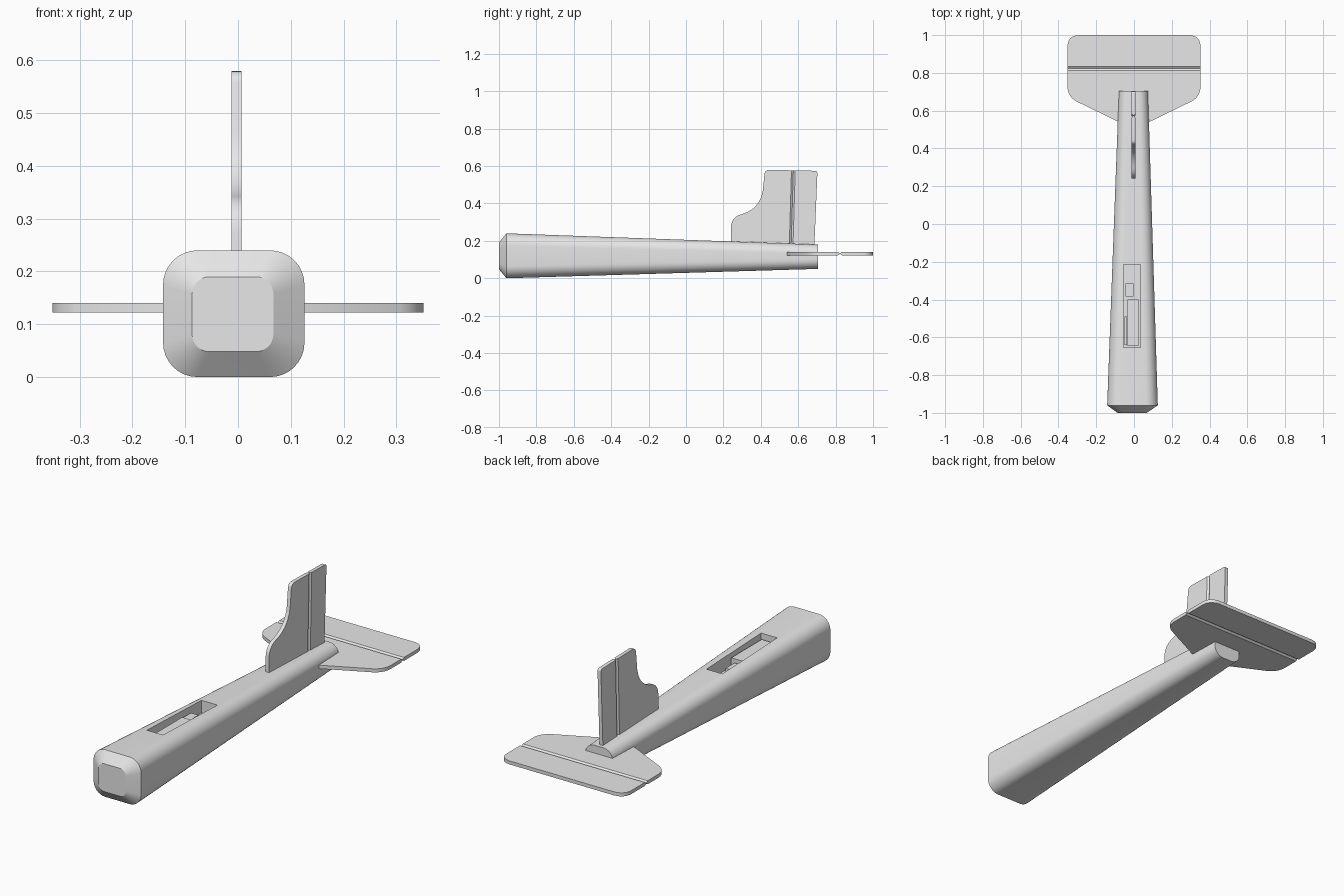
import bpy, bmesh, math
from mathutils import Vector

cube = bpy.data.objects.get("Cube")
if cube:
    bpy.data.objects.remove(cube, do_unlink=True)

grey = bpy.data.materials.new("light_grey")
grey.use_nodes = True
grey.diffuse_color = (0.8, 0.8, 0.8, 1)
grey.node_tree.nodes["Principled BSDF"].inputs["Base Color"].default_value = (0.8, 0.8, 0.8, 1)


def loft(name, rings):
    """Skin a list of equal-length rings and cap both ends."""
    bm = bmesh.new()
    loops = [[bm.verts.new(p) for p in ring] for ring in rings]
    n = len(loops[0])
    for a, b in zip(loops, loops[1:]):
        for i in range(n):
            j = (i + 1) % n
            bm.faces.new((a[i], a[j], b[j], b[i]))
    bm.faces.new(loops[0])
    bm.faces.new(loops[-1])
    bmesh.ops.recalc_face_normals(bm, faces=bm.faces)
    mesh = bpy.data.meshes.new(name)
    bm.to_mesh(mesh)
    bm.free()
    ob = bpy.data.objects.new(name, mesh)
    bpy.context.collection.objects.link(ob)
    mesh.materials.append(grey)
    return ob


def prism(name, points, direction):
    pts = [Vector(p) for p in points]
    return loft(name, [pts, [p + Vector(direction) for p in pts]])


def box(name, x0, x1, y0, y1, z0, z1):
    return prism(name, [(x0, y0, z0), (x1, y0, z0), (x1, y1, z0), (x0, y1, z0)], (0, 0, z1 - z0))


def rounded_outline(corners, steps=7):
    """Corners are (u, v, trim); each trimmed corner becomes a smooth curve."""
    out = []
    for i, (u, v, trim) in enumerate(corners):
        c = Vector((u, v))
        if trim == 0:
            out.append(c)
            continue
        before = Vector(corners[i - 1][:2])
        after = Vector(corners[(i + 1) % len(corners)][:2])
        a = c + (before - c).normalized() * trim
        b = c + (after - c).normalized() * trim
        m = c + ((a + b) / 2 - c) * 0.17
        for k in range(steps + 1):
            t = k / steps
            out.append(a * (1 - t) ** 2 + m * 2 * t * (1 - t) + b * t * t)
    return out


def section(y, x0, x1, z0, z1, r, steps=8):
    """Rounded rectangle across the body at station y."""
    ring = []
    centres = [(x1 - r, z1 - r), (x0 + r, z1 - r), (x0 + r, z0 + r), (x1 - r, z0 + r)]
    for q, (cx, cz) in enumerate(centres):
        for k in range(steps + 1):
            a = math.pi / 2 * (q + k / steps)
            ring.append((cx + r * math.cos(a), y, cz + r * math.sin(a)))
    return ring


def cut(ob, cutter):
    mod = ob.modifiers.new("cut", "BOOLEAN")
    mod.operation = "DIFFERENCE"
    mod.solver = "EXACT"
    mod.object = cutter
    bpy.context.view_layer.objects.active = ob
    bpy.ops.object.modifier_apply(modifier=mod.name)
    bpy.data.objects.remove(cutter, do_unlink=True)


# Tapered body with chamfered nose
body = loft("fuselage", [
    section(-1.0, -0.087, 0.067, 0.048, 0.19, 0.033),
    section(-0.96, -0.142, 0.126, 0.0, 0.24, 0.065),
    section(0.705, -0.08, 0.074, 0.05, 0.18, 0.05),
])

# Equipment bay and its contents
cut(body, box("bay_cutter", -0.055, 0.035, -0.655, -0.215, 0.15, 0.3))
parts = [
    body,
    box("battery", -0.035, 0.025, -0.645, -0.4, 0.149, 0.203),
    box("receiver", -0.045, -0.003, -0.385, -0.315, 0.149, 0.19),
    box("side_strip", -0.05, -0.038, -0.64, -0.49, 0.149, 0.18),
]

# Horizontal stabilizer with V-shaped hinge grooves above and below
half = [(0.07, 0.535, 0), (0.352, 0.672, 0.05), (0.352, 1.0, 0.055)]
outline = rounded_outline(half + [(-x, y, t) for x, y, t in reversed(half)])
low, high = 0.122, 0.14
tail = prism("horizontal_stabilizer", [(p.x, p.y, low) for p in outline], (0, 0, high - low))
hinge = 0.823
for z in (low, high):
    cut(tail, prism("groove_cutter", [
        (-0.5, hinge - 0.011, z), (-0.5, hinge, z - 0.008),
        (-0.5, hinge + 0.011, z), (-0.5, hinge, z + 0.008)], (1, 0, 0)))
parts.append(tail)

# Vertical fin with the same hinge grooves on both sides
profile = rounded_outline([
    (0.24, 0.17, 0), (0.24, 0.33, 0.055), (0.4, 0.365, 0.1),
    (0.422, 0.58, 0.022), (0.703, 0.574, 0.012), (0.686, 0.165, 0)])
left, right = 0.007, -0.012
fin = prism("vertical_fin", [(right, p.x, p.y) for p in profile], (left - right, 0, 0))
for x in (left, right):
    cut(fin, prism("groove_cutter", [
        (x, 0.55, 0.1), (x - 0.008, 0.56, 0.1),
        (x, 0.57, 0.1), (x + 0.008, 0.56, 0.1)], (0, 0.016, 0.55)))
parts.append(fin)

# Smooth rounded surfaces, keep edges crisp
bpy.ops.object.select_all(action="DESELECT")
for ob in parts:
    ob.select_set(True)
bpy.context.view_layer.objects.active = body
bpy.ops.object.shade_smooth_by_angle(angle=math.radians(30))
